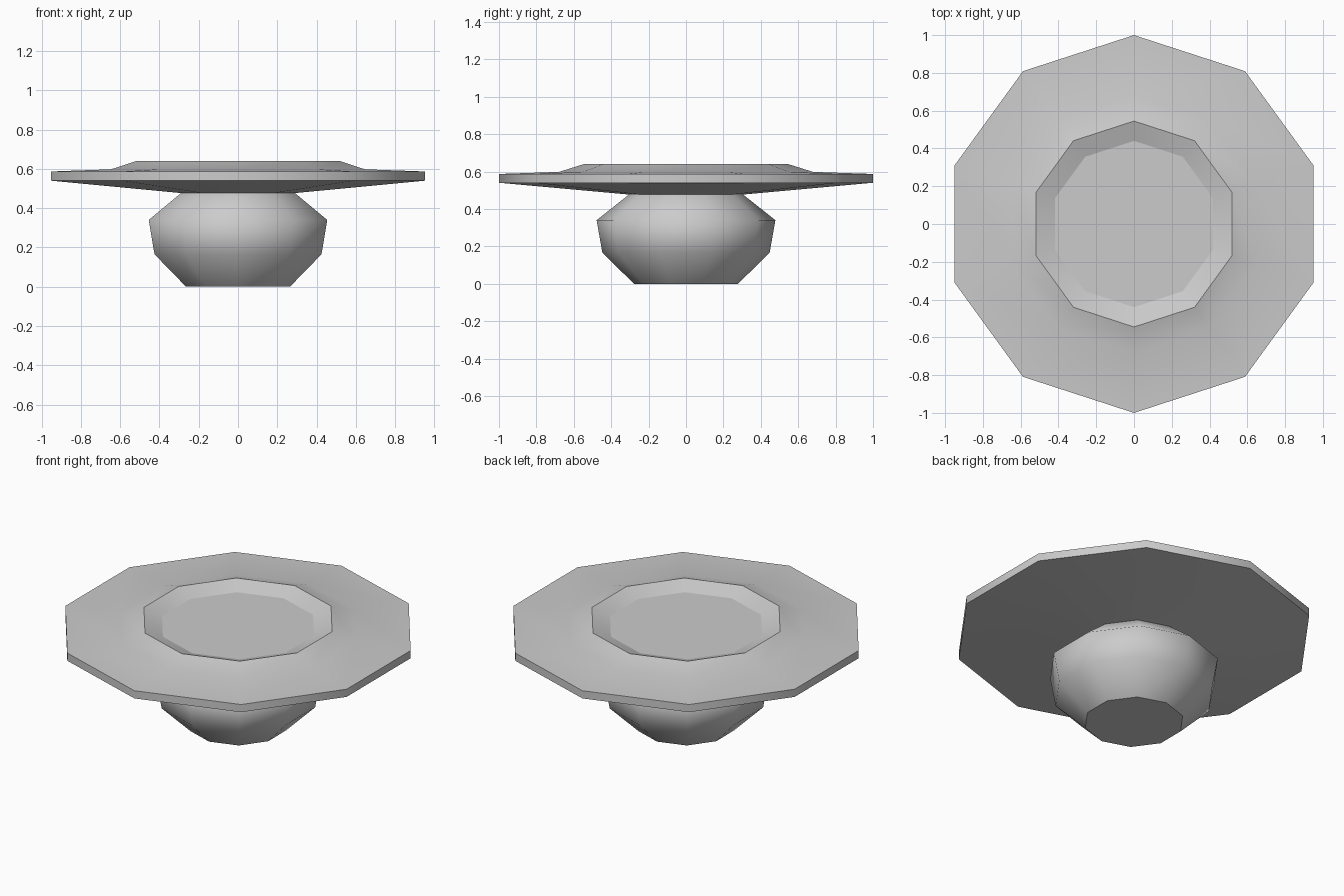
import bpy
import bmesh
from math import cos, sin, pi

SIDES = 10

cube = bpy.data.objects.get("Cube")
if cube:
    bpy.data.objects.remove(cube, do_unlink=True)

grey = bpy.data.materials.new("plain grey")
grey.use_nodes = True
colour = (0.6, 0.6, 0.6, 1)
grey.diffuse_color = colour
grey.node_tree.nodes["Principled BSDF"].inputs["Base Color"].default_value = colour


def lathe(name, profile):
    """Turn (radius, height, sharp) rings, listed bottom to top, into a capped solid."""
    bm = bmesh.new()
    rings = []
    for radius, z, _ in profile:
        ring = []
        for i in range(SIDES):
            a = 2 * pi * i / SIDES - pi / 2  # a corner points to the front
            ring.append(bm.verts.new((radius * cos(a), radius * sin(a), z)))
        rings.append(ring)
    for low, high in zip(rings, rings[1:]):
        for i in range(SIDES):
            j = (i + 1) % SIDES
            bm.faces.new((low[i], low[j], high[j], high[i]))
    bm.faces.new(rings[0][::-1])
    bm.faces.new(rings[-1])
    for face in bm.faces:
        face.smooth = True
    # creased rings keep a crisp edge, the rest shade smoothly
    for ring, (_, _, sharp) in zip(rings, profile):
        if sharp:
            for i in range(SIDES):
                bm.edges.get((ring[i], ring[(i + 1) % SIDES])).smooth = False
    mesh = bpy.data.meshes.new(name)
    bm.to_mesh(mesh)
    bm.free()
    mesh.materials.append(grey)
    obj = bpy.data.objects.new(name, mesh)
    bpy.context.collection.objects.link(obj)
    return obj


lathe("flanged_knob", [
    (0.278, 0.0, True),     # flat foot
    (0.447, 0.165, False),  # round body
    (0.478, 0.34, False),
    (0.305, 0.477, True),   # neck under the flange
    (1.0, 0.54, True),      # flange rim
    (1.0, 0.587, True),
    (0.68, 0.598, False),   # raised collar
    (0.545, 0.64, True),
    (0.44, 0.602, True),    # shallow recess floor
])
